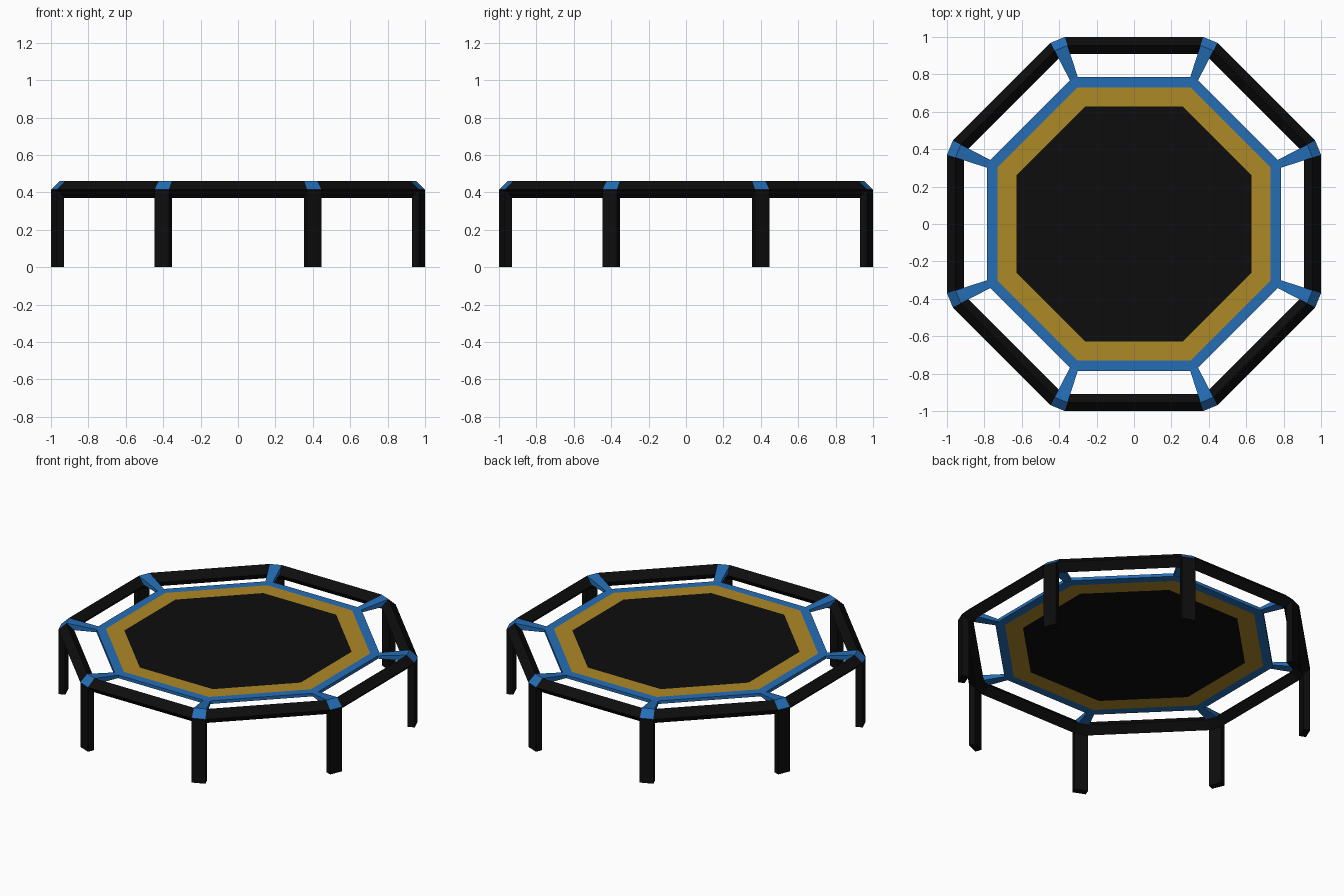
import bpy, bmesh, math

if "Cube" in bpy.data.objects:
    bpy.data.objects.remove(bpy.data.objects["Cube"])

def material(name, rgb):
    m = bpy.data.materials.new(name)
    m.diffuse_color = (*rgb, 1)
    m.use_nodes = True
    m.node_tree.nodes["Principled BSDF"].inputs["Base Color"].default_value = m.diffuse_color
    return m

BLACK = material("black", (0.004, 0.004, 0.004))
BLUE = material("blue", (0.018, 0.155, 0.47))
GOLD = material("gold", (0.42, 0.25, 0.02))

def build(name, verts, faces, mats, idx=None):
    bm = bmesh.new()
    vs = [bm.verts.new(v) for v in verts]
    for i, f in enumerate(faces):
        face = bm.faces.new([vs[j] for j in f])
        face.material_index = idx[i] if idx else 0
    bmesh.ops.recalc_face_normals(bm, faces=bm.faces[:])
    me = bpy.data.meshes.new(name)
    bm.to_mesh(me)
    bm.free()
    for m in mats:
        me.materials.append(m)
    ob = bpy.data.objects.new(name, me)
    bpy.context.collection.objects.link(ob)
    return ob

ANGLES = [math.radians(22.5 + 45 * k) for k in range(8)]

def place(a, r, t, z):
    """Radial distance r and sideways offset t at corner angle a."""
    return (r * math.cos(a) - t * math.sin(a), r * math.sin(a) + t * math.cos(a), z)

BOX = [(0, 1, 2, 3), (4, 5, 6, 7), (0, 1, 5, 4), (1, 2, 6, 5), (2, 3, 7, 6), (3, 0, 4, 7)]

# Octagonal rail with a diamond section and blue upper corner joints
section = [(1.0655, 0.041, 0.415), (1.018, 0.0375, 0.46),
           (0.971, 0.034, 0.415), (1.018, 0.0375, 0.37)]
verts, faces, idx = [], [], []
for a in ANGLES:
    for side in (-1, 1):
        verts += [place(a, r, side * t, z) for r, t, z in section]
for s in range(16):
    for j in range(4):
        n, k = (s + 1) % 16, (j + 1) % 4
        faces.append((s * 4 + j, s * 4 + k, n * 4 + k, n * 4 + j))
        idx.append(1 if s % 2 == 0 and j < 2 else 0)
build("rail", verts, faces, [BLACK, BLUE], idx)

# Legs and straps at every corner
for i, a in enumerate(ANGLES):
    leg = [place(a, r, t, z) for z in (0, 0.414)
           for r, t in ((1.0655, -0.041), (1.0655, 0.041), (1.024, 0.041), (1.024, -0.041))]
    build(f"leg_{i + 1}", leg, BOX, [BLACK])
    strap = [place(a, r, t * s, z)
             for r, t, lo, hi in ((1.018, 0.0375, 0.42, 0.46), (0.835, 0.022, 0.412, 0.429))
             for s, z in ((-1, lo), (1, lo), (1, hi), (-1, hi))]
    build(f"strap_{i + 1}", strap, BOX, [BLUE])

# Flat octagonal bed: blue edge, gold band, black mat
def octagon(apothem, z):
    r = apothem / math.cos(math.pi / 8)
    return [place(a, r, 0, z) for a in ANGLES]

def band(name, outer, inner, mat):
    loops = [octagon(outer, 0.43), octagon(outer, 0.41), octagon(inner, 0.41), octagon(inner, 0.43)]
    v = [p for l in loops for p in l]
    f = [(j * 8 + k, j * 8 + (k + 1) % 8, (j + 1) % 4 * 8 + (k + 1) % 8, (j + 1) % 4 * 8 + k)
         for j in range(4) for k in range(8)]
    build(name, v, f, [mat])

band("bed_edge", 0.785, 0.73, BLUE)
band("bed_band", 0.73, 0.628, GOLD)
build("mat", octagon(0.628, 0.43) + octagon(0.628, 0.41),
      [tuple(range(8)), tuple(range(8, 16))] +
      [(k, (k + 1) % 8, (k + 1) % 8 + 8, k + 8) for k in range(8)], [BLACK])
